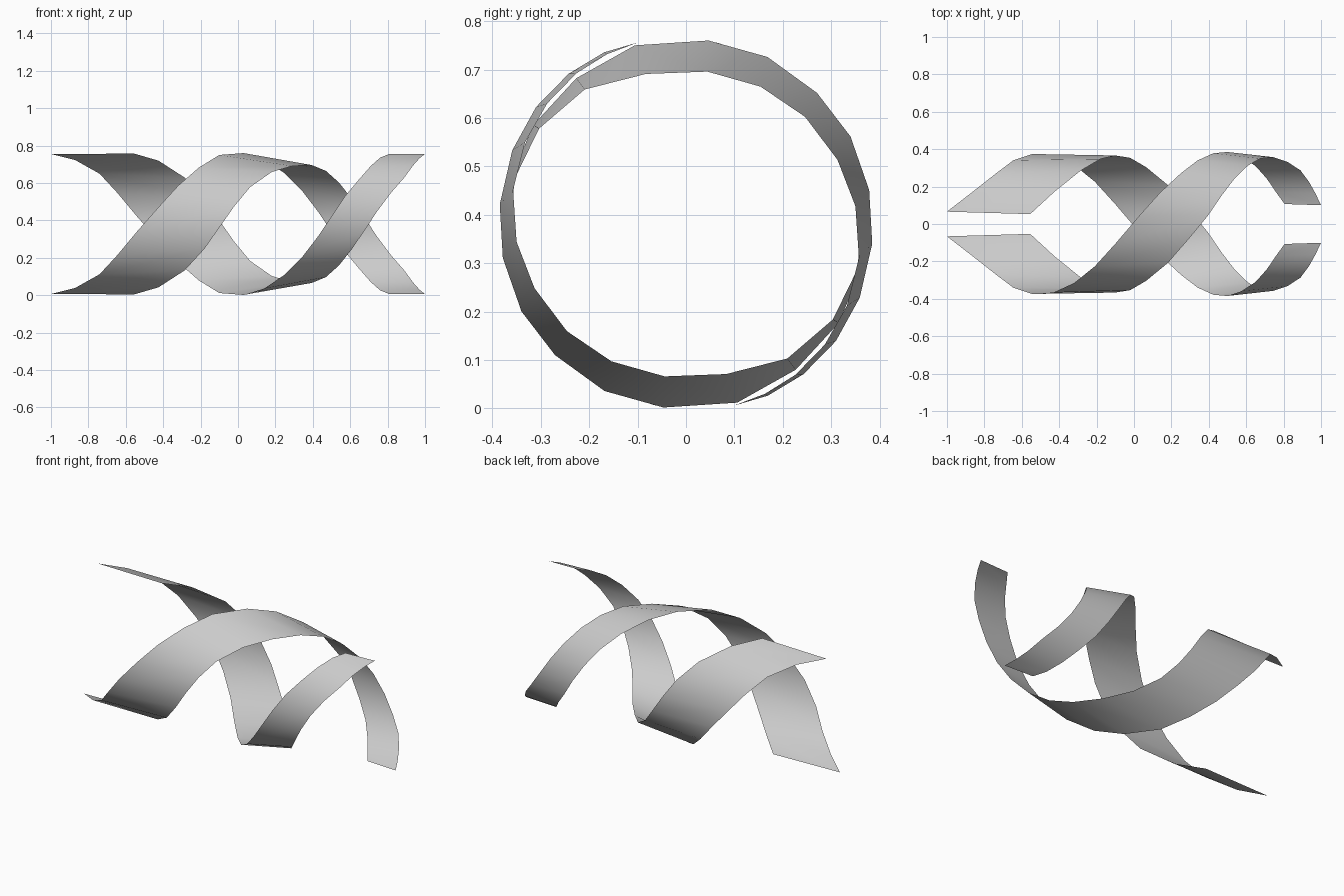
import bpy
import math

AXIS_Z = 0.381

# Ribbon edges as (angle from top towards +y, radius, x)
left_edge = [
    (10, .38, -1), (26, .38, -.87), (45, .38, -.74), (64, .379, -.645), (83, .377, -.545),
    (103, .376, -.43), (123, .376, -.32), (143, .377, -.21), (164, .384, -.1), (187, .382, .03),
    (206, .384, .14), (225, .383, .25), (242, .385, .34), (259.5, .385, .425), (276, .387, .5),
    (293, .39, .575), (308, .393, .65), (322, .394, .71), (334.5, .393, .76), (344, .388, .805)]
right_edge = [
    (8, .38, -.555), (27, .38, -.425), (49, .378, -.285), (69, .372, -.18), (87, .367, -.1),
    (105, .366, -.02), (123, .362, .065), (143, .348, .18), (165, .321, .29), (188, .318, .395),
    (208.5, .323, .47), (228, .331, .54), (247, .34, .61), (264, .352, .675), (281, .364, .745),
    (297, .373, .82), (311, .38, .89), (324, .385, .935), (335, .387, .97), (345, .388, 1)]


def edge_point(p, turn):
    a = math.radians(p[0] + turn)
    return (p[2], p[1] * math.sin(a), AXIS_Z + p[1] * math.cos(a))


def ribbon(name, turn):
    n = len(left_edge)
    verts = [edge_point(p, turn) for p in left_edge + right_edge]
    faces = [(i, n + i, n + i + 1, i + 1) for i in range(n - 1)]
    mesh = bpy.data.meshes.new(name)
    mesh.from_pydata(verts, [], faces)
    mesh.shade_smooth()
    obj = bpy.data.objects.new(name, mesh)
    bpy.context.collection.objects.link(obj)


# Two identical twisted ribbons, half a turn apart
ribbon("upper_ribbon", 0)
ribbon("lower_ribbon", 180)
